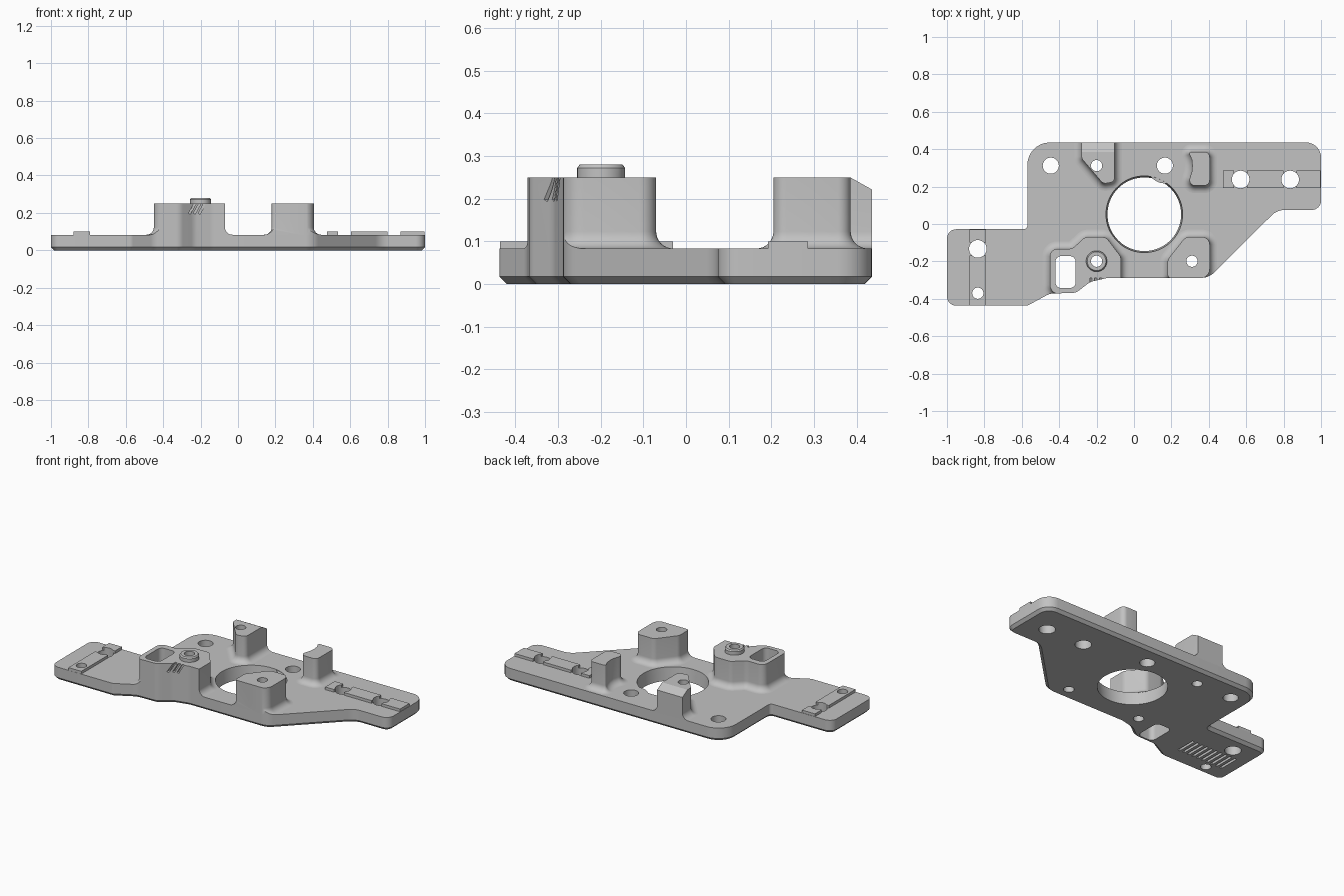
import bpy, bmesh
from math import sin, cos, tan, pi
from mathutils import Vector, Matrix

if "Cube" in bpy.data.objects:
    bpy.data.objects.remove(bpy.data.objects["Cube"])

grey = bpy.data.materials.new("plain grey")
grey.use_nodes = True
grey.diffuse_color = (0.54, 0.54, 0.54, 1)
grey.node_tree.nodes["Principled BSDF"].inputs["Base Color"].default_value = grey.diffuse_color

TOP = 0.083       # plate surface
POST = 0.25       # post height
SCREW = (0.165, 0.312)


def make(name, bm):
    bmesh.ops.recalc_face_normals(bm, faces=bm.faces)
    me = bpy.data.meshes.new(name)
    bm.to_mesh(me)
    bm.free()
    me.materials.append(grey)
    ob = bpy.data.objects.new(name, me)
    bpy.context.collection.objects.link(ob)
    return ob


def rounded(corners, steps=8):
    """Corners are (x, y, radius)."""
    pts, out = [Vector((x, y, 0)) for x, y, r in corners], []
    for i, (p, c) in enumerate(zip(pts, corners)):
        r = c[2]
        if r == 0:
            out.append(p)
            continue
        u = (pts[i - 1] - p).normalized()
        v = (pts[(i + 1) % len(pts)] - p).normalized()
        half = u.angle(v) / 2
        d = r / tan(half)
        mid = p + (u + v).normalized() * (r / sin(half))
        a, b = p + u * d - mid, p + v * d - mid
        out += [mid + a.slerp(b, k / steps).normalized() * r for k in range(steps + 1)]
    return out


def offset(pts, d):
    """Move a counter-clockwise outline outwards."""
    out = []
    for i, p in enumerate(pts):
        e = (p - pts[i - 1]).normalized()
        f = (pts[(i + 1) % len(pts)] - p).normalized()
        n, m = Vector((e.y, -e.x, 0)), Vector((f.y, -f.x, 0))
        out.append(p + (n + m) * (d / (1 + n.dot(m))))
    return out


def prism(name, pts, layers):
    """Stack the outline through (z, outward offset) layers."""
    bm = bmesh.new()
    rings = [[bm.verts.new((p.x, p.y, z)) for p in offset(pts, d)] for z, d in layers]
    n = len(pts)
    for lo, hi in zip(rings, rings[1:]):
        for i in range(n):
            j = (i + 1) % n
            bm.faces.new((lo[i], lo[j], hi[j], hi[i]))
    bm.faces.new(rings[0][::-1])
    bm.faces.new(rings[-1])
    return make(name, bm)


def cylinder(name, x, y, r, z0, z1, r_top=None, segs=40):
    bm = bmesh.new()
    bmesh.ops.create_cone(bm, cap_ends=True, segments=segs, radius1=r,
                          radius2=r_top or r, depth=z1 - z0,
                          matrix=Matrix.Translation((x, y, (z0 + z1) / 2)))
    return make(name, bm)


def box(name, centre, size, angle=0, axis='Y'):
    bm = bmesh.new()
    bmesh.ops.create_cube(bm, size=1, matrix=Matrix.Translation(centre)
                          @ Matrix.Rotation(angle, 4, axis) @ Matrix.Diagonal((*size, 1)))
    return make(name, bm)


def boolean(ob, cutters, op='DIFFERENCE'):
    for c in cutters:
        m = ob.modifiers.new("cut", 'BOOLEAN')
        m.object, m.operation, m.solver = c, op, 'EXACT'
    bpy.context.view_layer.update()
    dg = bpy.context.evaluated_depsgraph_get()
    me = bpy.data.meshes.new_from_object(ob.evaluated_get(dg))
    ob.modifiers.clear()
    ob.data = me


# Base plate with chamfered underside
outline = rounded([
    (-1, -0.437, 0.05), (-0.57, -0.437, 0.04), (-0.45, -0.372, 0.08), (-0.31, -0.368, 0.06),
    (-0.235, -0.31, 0.08), (-0.14, -0.288, 0.1), (0.40, -0.288, 0.1), (0.765, 0.075, 0.1),
    (1, 0.075, 0.05), (1, 0.436, 0.08), (-0.57, 0.436, 0.12), (-0.57, -0.028, 0.02),
    (-1, -0.028, 0.05)])
plate = prism("base_plate", outline, [(0, -0.017), (0.017, 0), (TOP, 0)])
clip = prism("clip", outline, [(0, 0), (0.5, 0)])

# Cutters for the bore, screw holes and pocket
bore = cylinder("bore", 0.055, 0.052, 0.195, -0.02, TOP + 0.01, 0.206, 72)
tall_bore = cylinder("tall_bore", 0.055, 0.052, 0.204, TOP - 0.02, 0.5, segs=72)
holes = [cylinder("hole", x, y, r, -0.5, 0.5) for x, y, r in (
    (-0.445, 0.312, 0.043), (*SCREW, 0.043), (0.57, 0.238, 0.047), (0.835, 0.238, 0.047),
    (-0.835, -0.133, 0.047), (-0.835, -0.37, 0.03), (-0.2, 0.312, 0.03),
    (0.31, -0.199, 0.03), (-0.2, -0.199, 0.03))]
holes.append(prism("pocket", rounded([
    (-0.42, -0.342, 0.03), (-0.312, -0.342, 0.03), (-0.312, -0.172, 0.03),
    (-0.42, -0.172, 0.03)]), [(-0.5, 0), (0.5, 0)]))

# Screw tab reaching into the bore, and grille slots underneath
tab = cylinder("tab", *SCREW, 0.095, 0.003, TOP - 0.002)
slots = [box("slot", (-0.6 - 0.034 * i, -0.26, 0), (0.016, 0.13, 0.04)) for i in range(10)]
boolean(plate, [bore])
boolean(plate, [tab], 'UNION')
boolean(plate, holes + slots)

# Posts with filleted feet, trimmed to the plate edge
R = 0.04
foot = [(TOP - 0.004, R)] + [(TOP + R * (1 - cos(a)), R * (1 - sin(a)))
                             for a in [k * pi / 16 for k in range(9)]] + [(POST, 0)]


def post(name, corners):
    ob = prism(name, rounded(corners), foot)
    boolean(ob, [clip], 'INTERSECT')
    boolean(ob, holes + [tall_bore])
    return ob


back_left = post("back_left_post", [
    (0.285, 0.205, 0.03), (0.405, 0.205, 0.03), (0.405, 0.386, 0.03), (0.29, 0.386, 0.01),
    (0.309, 0.345, 0), (0.312, 0.312, 0), (0.309, 0.28, 0), (0.300, 0.25, 0)])
back_right = post("back_right_post", [
    (-0.28, 0.46, 0), (-0.28, 0.35, 0.03), (-0.165, 0.215, 0.03), (-0.103, 0.225, 0.03),
    (-0.103, 0.46, 0)])
front_left = post("front_left_post", [
    (0.18, -0.29, 0.02), (0.405, -0.29, 0.05), (0.405, -0.07, 0.04),
    (0.275, -0.07, 0.04), (0.18, -0.19, 0.04)])
front_right = post("front_right_post", [
    (-0.45, -0.375, 0.05), (-0.07, -0.375, 0), (-0.07, -0.175, 0.04), (-0.15, -0.07, 0.04),
    (-0.262, -0.07, 0.04), (-0.33, -0.133, 0.05), (-0.45, -0.133, 0.04)])

# Sloped back edge and slanted grooves
slope = box("slope", (-0.2, 0.41 + 0.049, 0.236 + 0.087), (0.4, 0.4, 0.2), -0.51, 'X')
boolean(back_right, [slope])
grooves = [box("groove", (-0.238 + 0.026 * i, -0.325, 0.235), (0.011, 0.07, 0.09), 0.5)
           for i in range(3)]
boolean(front_right, grooves)

# Raised collar on the front right post
collar = cylinder("locating_collar", -0.2, -0.199, 0.056, POST - 0.004, 0.272)
collar_top = cylinder("collar_top", -0.2, -0.199, 0.056, 0.272, 0.28, 0.05)
boolean(collar, [collar_top], 'UNION')
boolean(collar, holes)


# Raised rails beside the end holes
def rail(name, x0, x1, y0, y1):
    ob = box(name, ((x0 + x1) / 2, (y0 + y1) / 2, 0.09), (x1 - x0, y1 - y0, 0.02))
    boolean(ob, [clip], 'INTERSECT')
    boolean(ob, holes)


for i, (x0, x1) in enumerate([(0.475, 0.535), (0.605, 0.8), (0.87, 0.998)]):
    rail(f"left_rail_{i + 1}", x0, x1, 0.192, 0.286)
for i, (y0, y1) in enumerate([(-0.436, -0.168), (-0.098, -0.03)]):
    rail(f"right_rail_{i + 1}", -0.88, -0.79, y0, y1)

# Remove cutters and shade
for ob in [clip, bore, tall_bore, tab, slope, collar_top] + holes + slots + grooves:
    bpy.data.objects.remove(ob)
for ob in bpy.context.collection.objects:
    if ob.type == 'MESH':
        bpy.ops.object.select_all(action='DESELECT')
        ob.select_set(True)
        bpy.context.view_layer.objects.active = ob
        bpy.ops.object.shade_smooth_by_angle(angle=0.5)
